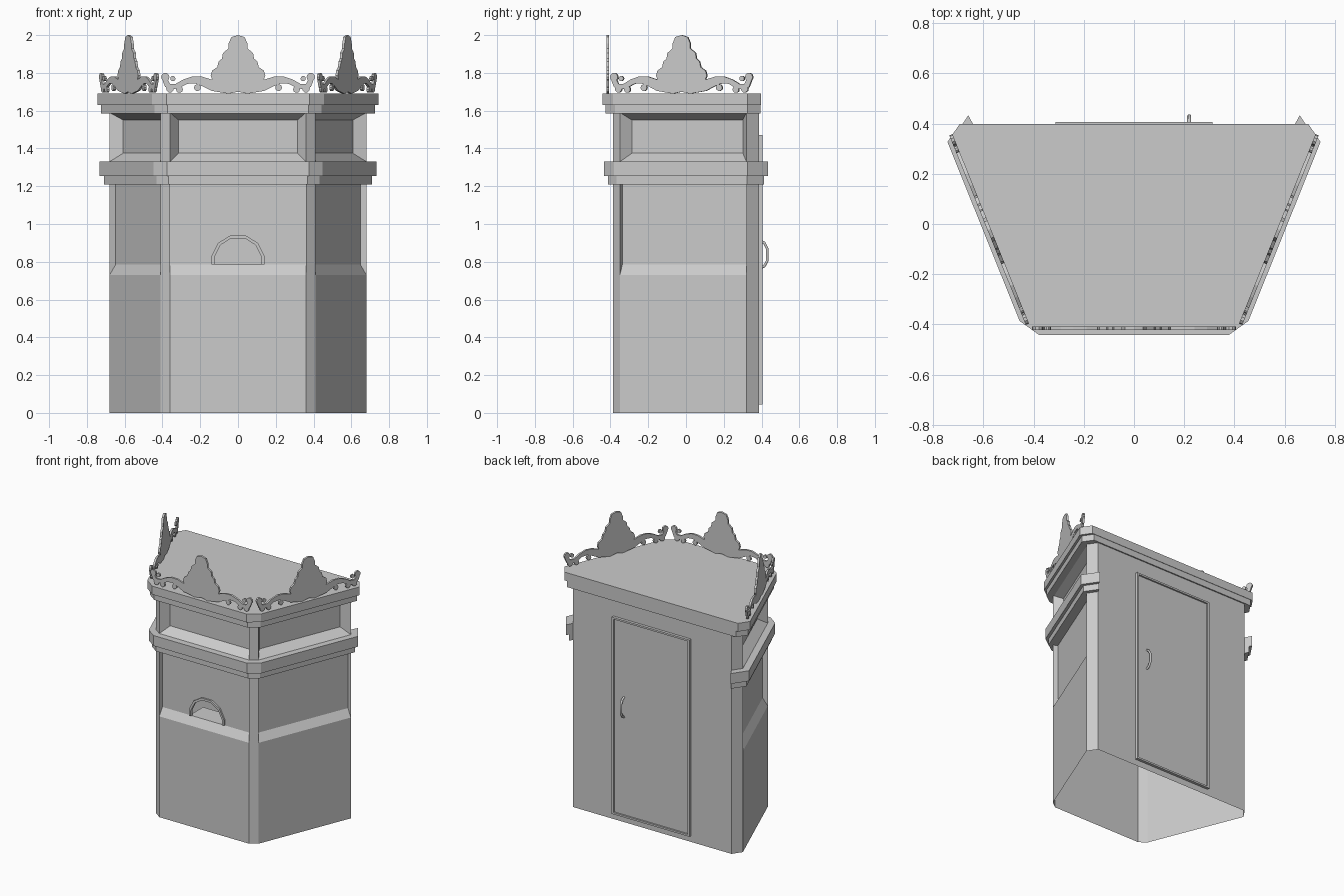
import bpy, bmesh, math
from mathutils import Matrix, Vector

if "Cube" in bpy.data.objects:
    bpy.data.objects.remove(bpy.data.objects["Cube"])

BODY = [(-.635, .386), (-.68, .32), (-.41, -.35), (-.36, -.386),
        (.36, -.386), (.41, -.35), (.68, .32), (.635, .386)]


def finish(bm, name, fix=True):
    if fix:
        bmesh.ops.recalc_face_normals(bm, faces=bm.faces)
    me = bpy.data.meshes.new(name)
    bm.to_mesh(me)
    bm.free()
    ob = bpy.data.objects.new(name, me)
    bpy.context.collection.objects.link(ob)
    return ob


def face(bm, pts):
    return bm.faces.new([bm.verts.new(p) for p in pts])


def extrude(bm, pts, vec):
    f = face(bm, pts)
    r = bmesh.ops.extrude_face_region(bm, geom=[f], use_keep_orig=True)
    bmesh.ops.translate(bm, vec=vec, verts=[v for v in r['geom'] if isinstance(v, bmesh.types.BMVert)])


def prism(name, pts, z0, z1):
    bm = bmesh.new()
    extrude(bm, [(x, y, z0) for x, y in pts], (0, 0, z1 - z0))
    return finish(bm, name)


def box(name, x0, x1, y0, y1, z0, z1):
    return prism(name, [(x0, y0), (x1, y0), (x1, y1), (x0, y1)], z0, z1)


def offset(d, end_y):
    """Body outline pushed out by d, its two back ends cut at end_y."""
    pts = [Vector(p) for p in BODY]
    lines = []
    for a, b in zip(pts, pts[1:]):
        t = (b - a).normalized()
        lines.append((a + Vector((t.y, -t.x)) * d, t))
    out = []
    for (a, s), (b, t) in zip(lines, lines[1:]):
        k = (b - a).cross(t) / s.cross(t)
        out.append(a + s * k)
    for (a, t), i in ((lines[0], 0), (lines[-1], len(out) + 1)):
        out.insert(i, a + t * ((end_y - a.y) / t.y))
    return [tuple(p) for p in out]


# booth shell: plain corner strips and back, recessed panels on three sides
ARCH = [(-.14, .785), (-.14, .83), (-.105, .9), (-.04, .94),
        (.04, .94), (.105, .9), (.14, .83), (.14, .785)]
bm = bmesh.new()


def wall(p, q, z0, z1):
    face(bm, [(*p, z0), (*q, z0), (*q, z1), (*p, z1)])


def recess(p, q, z0, z1, depth, side, low, top, arch=False):
    p, q = Vector(p), Vector(q)
    t = (q - p).normalized()
    n = Vector((-t.y, t.x)) * depth
    a, b = p + t * side + n, q - t * side + n
    outer = [(*p, z0), (*q, z0), (*q, z1), (*p, z1)]
    inner = [(*a, z0 + low), (*b, z0 + low), (*b, z1 - top), (*a, z1 - top)]
    for i in range(4):
        j = (i + 1) % 4
        face(bm, [outer[i], outer[j], inner[j], inner[i]])
    if arch:
        inner[1:1] = [(x, a.y, z) for x, z in ARCH]
    face(bm, inner)


for i, p in enumerate(BODY):
    q = BODY[(i + 1) % 8]
    if i in (1, 3, 5):
        wall(p, q, 0, .73)
        recess(p, q, .73, 1.21, .035, 0, .055, 0, arch=(i == 3))
        wall(p, q, 1.21, 1.33)
        recess(p, q, 1.33, 1.59, .06, .045, .045, .04)
        wall(p, q, 1.59, 1.66)
    else:
        wall(p, q, 0, 1.66)
bmesh.ops.remove_doubles(bm, verts=bm.verts, dist=1e-5)
finish(bm, "booth_shell", fix=False)

# stepped lower band around the three sides
for name, d, z0, z1 in (("lower_band_step", .027, 1.21, 1.255), ("lower_band", .047, 1.255, 1.33)):
    prism(name, offset(d, .386 + d) + BODY[::-1], z0, z1)

# stepped roof slabs
prism("roof_step", offset(.04, .395), 1.585, 1.63)
prism("roof_slab", offset(.056, .398), 1.63, 1.69)

# ticket opening: arched frame and inner shelf
bm = bmesh.new()
inner = [(x * .89, .785 + (z - .785) * .9) for x, z in ARCH]
extrude(bm, [(x, -.345, z) for x, z in ARCH + inner[::-1]], (0, -.018, 0))
finish(bm, "ticket_arch_frame")
box("ticket_shelf", -.14, .14, -.351, -.2, .77, .785)

# back door with trim and handle
box("door_panel", -.295, .295, .38, .397, .06, 1.455)
for n, x0, x1, z0, z1 in (("left", -.312, -.297, .045, 1.47), ("right", .297, .312, .045, 1.47),
                          ("top", -.297, .297, 1.457, 1.47), ("bottom", -.297, .297, .045, .058)):
    box("door_trim_" + n, x0, x1, .38, .406, z0, z1)
cu = bpy.data.curves.new("door_handle", 'CURVE')
cu.dimensions = '3D'
cu.bevel_depth = .008
cu.bevel_resolution = 1
cu.use_fill_caps = True
sp = cu.splines.new('POLY')
path = [(.39, .765), (.415, .777), (.43, .805), (.43, .87), (.415, .9), (.39, .912)]
sp.points.add(len(path) - 1)
for pt, (y, z) in zip(sp.points, path):
    pt.co = (.22, y, z, 1)
bpy.context.collection.objects.link(bpy.data.objects.new("door_handle", cu))

# carved crests: stepped centre, scrolling arms and curls
MOUND = [(.035, 1.99), (.05, 1.955), (.05, 1.93), (.08, 1.905), (.085, 1.875), (.103, 1.86),
         (.11, 1.83), (.137, 1.812), (.145, 1.785), (.13, 1.75), (.1, 1.73), (.08, 1.695), (.05, 1.69)]
ARM = [(.07, 1.775), (.14, 1.765), (.19, 1.78), (.24, 1.782), (.29, 1.765), (.33, 1.742), (.36, 1.742),
       (.375, 1.77), (.4, 1.76), (.385, 1.725), (.35, 1.712), (.31, 1.72), (.27, 1.742), (.23, 1.745),
       (.19, 1.73), (.14, 1.705), (.08, 1.695)]
CURLS = [(.385, 1.778, .022), (.345, 1.77, .014), (.36, 1.716, .02), (.31, 1.712, .018), (.215, 1.722, .018)]


def crest(name, x, y, angle):
    bm = bmesh.new()
    shapes = [[(0, 2.0)] + MOUND + [(0, 1.7)] + [(-a, b) for a, b in MOUND[::-1]]]
    for s in (1, -1):
        shapes.append([(s * a, b) for a, b in ARM])
        for cx, cz, r in CURLS:
            shapes.append([(s * cx + r * math.cos(k * math.pi / 5), cz + r * math.sin(k * math.pi / 5))
                           for k in range(10)])
    for sh in shapes:
        extrude(bm, [(a, -.007, b) for a, b in sh], (0, .014, 0))
    bm.transform(Matrix.Translation((x, y, 0)) @ Matrix.Rotation(angle, 4, 'Z'))
    finish(bm, name)


crest("front_crest", 0, -.415, 0)
crest("right_crest", .577, -.022, math.radians(68))
crest("left_crest", -.577, -.022, math.radians(-68))
